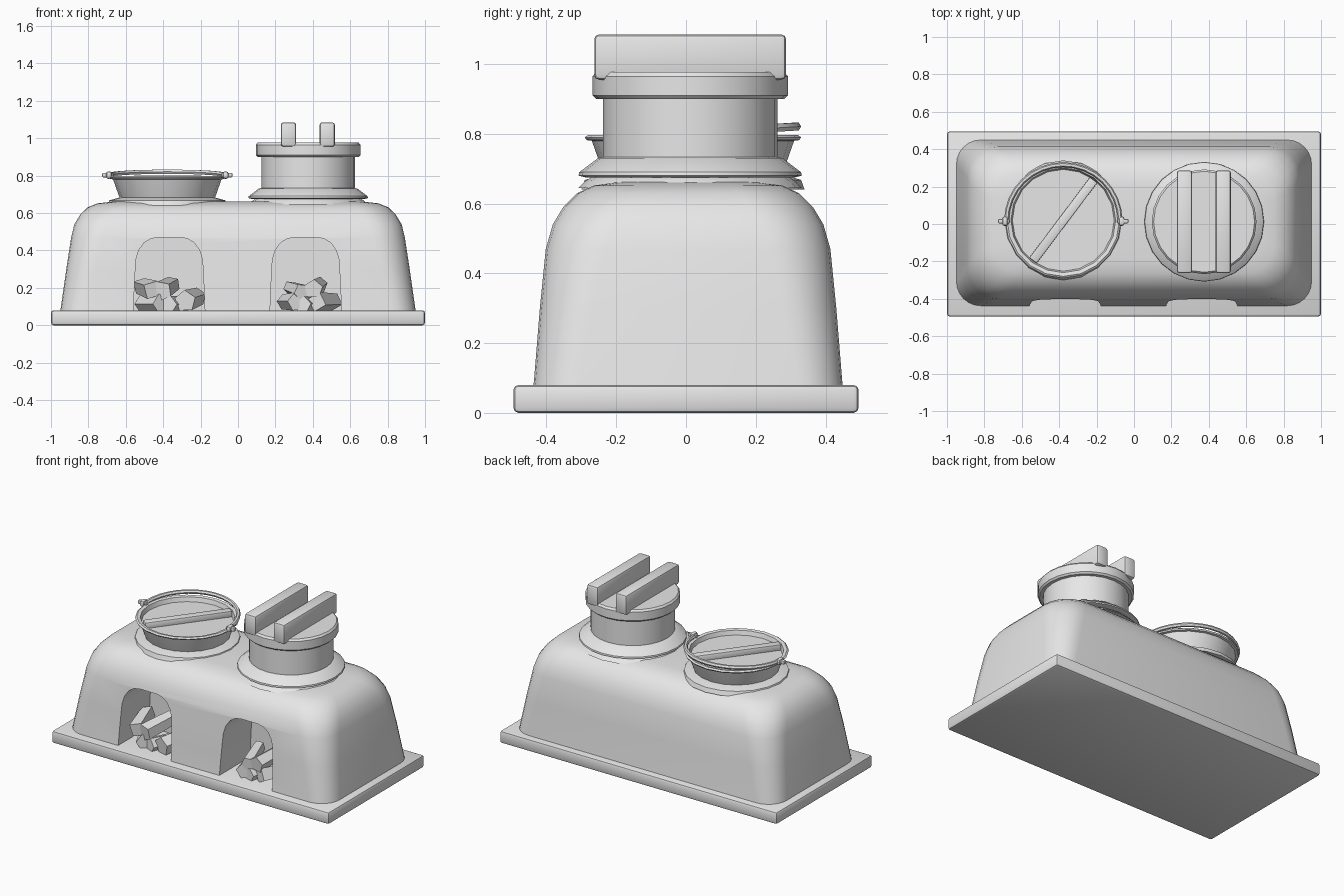
import bpy, bmesh, math
from mathutils import Matrix, Vector

if "Cube" in bpy.data.objects:
    bpy.data.objects.remove(bpy.data.objects["Cube"])

grey = bpy.data.materials.new("clay_grey")
grey.diffuse_color = (0.8, 0.8, 0.8, 1)
grey.use_nodes = True
grey.node_tree.nodes["Principled BSDF"].inputs["Base Color"].default_value = grey.diffuse_color


def finish(name, bm, angle=35, bevel=0.0):
    """Turn a bmesh into a shaded object with an optional rounded edge."""
    if bevel:
        bmesh.ops.bevel(bm, geom=bm.edges[:], offset=bevel, segments=2,
                        profile=0.5, affect='EDGES')
    bmesh.ops.recalc_face_normals(bm, faces=bm.faces[:])
    me = bpy.data.meshes.new(name)
    bm.to_mesh(me)
    bm.free()
    ob = bpy.data.objects.new(name, me)
    bpy.context.collection.objects.link(ob)
    me.materials.append(grey)
    smooth(ob, angle)
    return ob


def smooth(ob, angle):
    bpy.ops.object.select_all(action='DESELECT')
    ob.select_set(True)
    bpy.context.view_layer.objects.active = ob
    if angle:
        bpy.ops.object.shade_smooth_by_angle(angle=math.radians(angle))


def loft(rings):
    """Bridge closed rings of equal length and cap both ends."""
    bm = bmesh.new()
    vs = [[bm.verts.new(p) for p in ring] for ring in rings]
    n = len(vs[0])
    for a, b in zip(vs, vs[1:]):
        for i in range(n):
            bm.faces.new((a[i], a[(i + 1) % n], b[(i + 1) % n], b[i]))
    bm.faces.new(vs[0][::-1])
    bm.faces.new(vs[-1])
    return bm


def box(name, centre, size, rot=0.0, bevel=0.01):
    bm = bmesh.new()
    bmesh.ops.create_cube(bm, size=1, matrix=Matrix.Translation(centre)
                          @ Matrix.Rotation(rot, 4, 'Z') @ Matrix.Diagonal((*size, 1)))
    return finish(name, bm, bevel=bevel)


def lathe(name, cx, cy, profile, n=20):
    """Round solid from (radius, height) pairs."""
    def ring(r, z):
        return [(cx + r * math.cos(2 * math.pi * i / n),
                 cy + r * math.sin(2 * math.pi * i / n), z) for i in range(n)]
    return finish(name, loft([ring(r, z) for r, z in profile]))


def rounded_rect(hx, hy, r, z, seg=6):
    pts = []
    for q, (sx, sy) in enumerate(((1, 1), (-1, 1), (-1, -1), (1, -1))):
        for i in range(seg + 1):
            a = math.pi / 2 * (q + i / seg)
            pts.append((sx * (hx - r) + r * math.cos(a),
                        sy * (hy - r) + r * math.sin(a) + 0.006, z))
    return pts


# Base slab
box("base_slab", (0, 0, 0.04), (2, 0.99, 0.08), bevel=0.015)

# Oven body: tapered with a rounded shoulder
body = finish("oven_body", loft([rounded_rect(*s) for s in (
    (0.952, 0.446, 0.13, 0.06), (0.948, 0.442, 0.13, 0.09),
    (0.918, 0.425, 0.15, 0.30), (0.892, 0.408, 0.17, 0.47),
    (0.875, 0.388, 0.18, 0.54), (0.845, 0.358, 0.18, 0.59),
    (0.805, 0.318, 0.17, 0.63), (0.75, 0.27, 0.15, 0.652),
    (0.66, 0.20, 0.12, 0.662))]), 0)

# Arched fire openings cut into the front
half = [(0.192, 0.04), (0.186, 0.2), (0.178, 0.35), (0.163, 0.40),
        (0.135, 0.44), (0.10, 0.462), (0.06, 0.47)]
arch = half + [(-x, z) for x, z in reversed(half)]
for cx in (-0.368, 0.362):
    cutter = finish("arch_cutter", loft(
        [[(cx + x, y, z) for x, z in arch] for y in (-0.6, -0.12)]), 0)
    cutter.hide_render = True
    mod = body.modifiers.new("arch", 'BOOLEAN')
    mod.operation, mod.solver, mod.object = 'DIFFERENCE', 'EXACT', cutter
    smooth(body, 0)
    bpy.ops.object.modifier_apply(modifier=mod.name)
    bpy.data.objects.remove(cutter)
smooth(body, 35)

# Firewood: (x, z, radius, sides, yaw, pitch, roll)
logs = (
    (-0.46, 0.115, 0.055, 5, 0.5, 0.0, 0.3), (-0.33, 0.11, 0.05, 5, -0.4, 0.0, 0.9),
    (-0.25, 0.14, 0.06, 5, -0.3, 0.1, 0.6), (-0.49, 0.20, 0.055, 4, 0.3, 0.1, 0.5),
    (-0.38, 0.20, 0.055, 5, -0.25, 0.15, 0.2),
    (0.28, 0.125, 0.05, 5, 0.3, 0.0, 0.4), (0.38, 0.11, 0.045, 5, -0.3, 0.0, 0.8),
    (0.47, 0.125, 0.055, 4, -0.45, 0.0, 0.3), (0.31, 0.19, 0.045, 5, 0.3, 0.1, 0.1),
    (0.42, 0.205, 0.052, 5, -0.15, 0.1, 0.7))
for x, z, r, n, yaw, pitch, roll in logs:
    bm = bmesh.new()
    bmesh.ops.create_cone(bm, cap_ends=True, segments=n, radius1=r, radius2=r * 0.85,
                          depth=0.22, matrix=Matrix.Translation((x, -0.28, z))
                          @ Matrix.Rotation(yaw, 4, 'Z')
                          @ Matrix.Rotation(-math.pi / 2 + pitch, 4, 'X')
                          @ Matrix.Rotation(roll, 4, 'Z'))
    finish("firewood_log", bm, 0)

# Left pot: flared bowl with a sunken lid and a diagonal grip
px, py = -0.378, 0.02
lathe("pot_seat_ring", px, py, [(0.32, 0.64), (0.31, 0.668), (0.25, 0.685)])
lathe("pot", px, py, [(0.245, 0.66), (0.258, 0.69), (0.29, 0.78), (0.305, 0.782),
                      (0.31, 0.79), (0.30, 0.797), (0.28, 0.793), (0.272, 0.765)])
box("pot_lid_grip", (px, py, 0.78), (0.54, 0.05, 0.044), math.radians(53), 0.006)

# Bail handle folded back, with its two side ears
for s in (-1, 1):
    box("handle_ear", (px + s * 0.312, py - 0.005, 0.803), (0.03, 0.05, 0.04), bevel=0.012)
    box("handle_pin", (px + s * 0.318, py - 0.005, 0.803), (0.06, 0.024, 0.024), bevel=0.006)
path = []
for i in range(17):
    t = math.pi * i / 16
    path.append(Vector((px + 0.303 * math.cos(t), py + 0.297 * math.sin(t),
                        0.803 + 0.018 * math.sin(t))))
rings = []
for i, p in enumerate(path):
    d = (path[min(i + 1, 16)] - path[max(i - 1, 0)]).normalized()
    side = d.cross(Vector((0, 0, 1))).normalized()
    up = side.cross(d)
    rings.append([p + 0.013 * (math.cos(a) * side + math.sin(a) * up)
                  for a in (math.pi / 3 * k for k in range(6))])
finish("bail_handle", loft(rings), 40)

# Right pot: skirted collar, neck and thick lid
nx, ny = 0.375, 0.012
lathe("collar_seat", nx, ny, [(0.32, 0.645), (0.30, 0.665), (0.27, 0.685)])
lathe("collar_skirt", nx, ny, [(0.30, 0.675), (0.32, 0.68), (0.318, 0.69),
                               (0.265, 0.73), (0.245, 0.735)], 24)
lathe("neck", nx, ny, [(0.25, 0.66), (0.25, 0.91)], 24)
lathe("neck_lid", nx, ny, [(0.27, 0.90), (0.28, 0.91), (0.28, 0.965),
                           (0.27, 0.977)], 24)

# Two upright boards on the lid
for x in (0.27, 0.477):
    box("lid_board", (x, ny, 1.02), (0.082, 0.55, 0.13), bevel=0.014)
